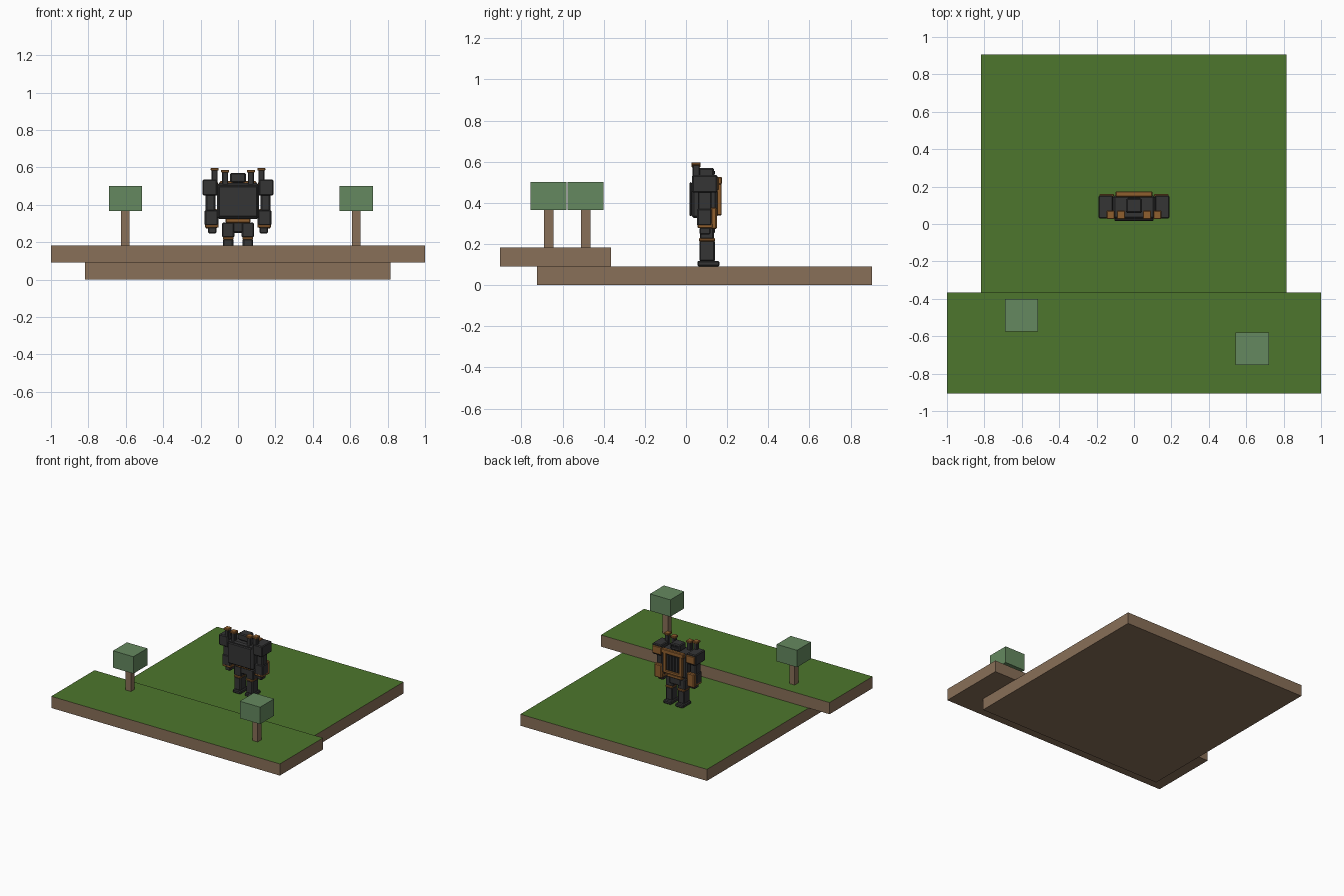
import bpy, bmesh
from mathutils import Vector


def material(name, rgb):
    m = bpy.data.materials.new(name)
    m.diffuse_color = (*rgb, 1)
    return m


GRASS = material("grass green", (0.075, 0.18, 0.026))
EARTH = material("earth brown", (0.25, 0.16, 0.098))
LEAF = material("leaf green", (0.13, 0.25, 0.115))
DARK = material("dark grey", (0.035, 0.035, 0.036))
BLACK = material("near black", (0.014, 0.014, 0.015))
ORANGE = material("burnt orange", (0.28, 0.115, 0.028))


def box(name, xs, ys, zs, mat, bevel=0.0, top=None):
    """Box from axis ranges; an optional second material covers its top."""
    bm = bmesh.new()
    bmesh.ops.create_cube(bm, size=1)
    for v in bm.verts:
        v.co = Vector([(r[0] + r[1]) / 2 + c * (r[1] - r[0])
                       for r, c in zip((xs, ys, zs), v.co)])
    if bevel:
        bmesh.ops.bevel(bm, geom=bm.edges[:], offset=bevel, segments=1,
                        affect='EDGES')
    bm.normal_update()
    if top:
        for f in bm.faces:
            f.material_index = 1 if f.normal.z > 0.9 else 0
    me = bpy.data.meshes.new(name)
    bm.to_mesh(me)
    bm.free()
    me.materials.append(mat)
    if top:
        me.materials.append(top)
    ob = bpy.data.objects.new(name, me)
    bpy.context.collection.objects.link(ob)
    return ob


def pair(name, xs, *args, **kw):
    """Same box on both sides of x = 0."""
    box(name + "_right", xs, *args, **kw)
    box(name + "_left", (-xs[1], -xs[0]), *args, **kw)


# Ground slabs
box("lower_ground", (-0.817, 0.815), (-0.725, 0.905), (0, 0.091), EARTH, top=GRASS)
box("upper_ground", (-1, 1), (-0.905, -0.365), (0.091, 0.183), EARTH, top=GRASS)

# Trees
for i, (x, y) in enumerate([(-0.602, -0.488), (0.633, -0.668)]):
    box(f"tree_trunk_{i}", (x - 0.023, x + 0.023), (y - 0.023, y + 0.023),
        (0.183, 0.366), EARTH)
    box(f"tree_crown_{i}", (x - 0.089, x + 0.089), (y - 0.087, y + 0.087),
        (0.366, 0.5), LEAF)

# Robot legs
B = 0.006
pair("foot", (0.018, 0.086), (0.055, 0.163), (0.091, 0.118), DARK, B)
pair("shin", (0.025, 0.08), (0.065, 0.14), (0.115, 0.217), DARK, B)
pair("knee_band", (0.024, 0.081), (0.063, 0.142), (0.213, 0.228), ORANGE, 0.003)
pair("thigh", (0.02, 0.085), (0.068, 0.136), (0.224, 0.305), DARK, B)
box("hips", (-0.05, 0.05), (0.072, 0.14), (0.25, 0.315), DARK, B)
box("waist_belt", (-0.066, 0.066), (0.058, 0.15), (0.303, 0.328), ORANGE, 0.004)

# Robot body and back plate
box("torso", (-0.112, 0.112), (0.028, 0.152), (0.325, 0.515), DARK, 0.01)
box("back_plate", (-0.105, 0.105), (0.016, 0.03), (0.335, 0.5), DARK, B)

# Chest frame with dark grille
pair("chest_frame_side", (0.055, 0.085), (0.145, 0.173), (0.34, 0.515), ORANGE, 0.004)
box("chest_frame_top", (-0.098, 0.098), (0.145, 0.175), (0.49, 0.526), ORANGE, 0.005)
box("chest_frame_bottom", (-0.075, 0.075), (0.145, 0.172), (0.338, 0.362), ORANGE, 0.004)
box("chest_panel", (-0.056, 0.056), (0.145, 0.164), (0.36, 0.492), BLACK)
for i in range(4):
    x = -0.039 + i * 0.026
    box(f"chest_slat_{i}", (x - 0.006, x + 0.006), (0.16, 0.169),
        (0.368, 0.484), DARK)

# Head
box("neck", (-0.03, 0.03), (0.07, 0.125), (0.505, 0.525), BLACK)
box("head", (-0.043, 0.043), (0.06, 0.137), (0.518, 0.57), DARK, 0.007)
box("visor", (-0.032, 0.032), (0.134, 0.141), (0.537, 0.555), BLACK)

# Exhaust stacks with caps
for part, x, z in (("outer", 0.125, 0.597), ("inner", 0.069, 0.587)):
    pair(part + "_exhaust", (x - 0.016, x + 0.016), (0.032, 0.066),
         (0.45, z - 0.01), DARK, 0.004)
    pair(part + "_exhaust_cap", (x - 0.021, x + 0.021), (0.026, 0.071),
         (z - 0.015, z), ORANGE, 0.003)

# Arms
pair("shoulder", (0.112, 0.19), (0.03, 0.152), (0.45, 0.535), DARK, B)
pair("shoulder_plate", (0.108, 0.184), (0.148, 0.16), (0.462, 0.522), ORANGE, 0.003)
pair("upper_arm", (0.121, 0.173), (0.058, 0.124), (0.365, 0.455), DARK, B)
pair("forearm", (0.105, 0.178), (0.054, 0.125), (0.288, 0.372), DARK, B)
pair("forearm_plate", (0.11, 0.174), (0.12, 0.15), (0.272, 0.378), ORANGE, B)
pair("wrist_band", (0.103, 0.176), (0.056, 0.13), (0.277, 0.301), ORANGE, 0.004)
pair("hand", (0.115, 0.16), (0.066, 0.12), (0.247, 0.28), DARK, 0.005)
